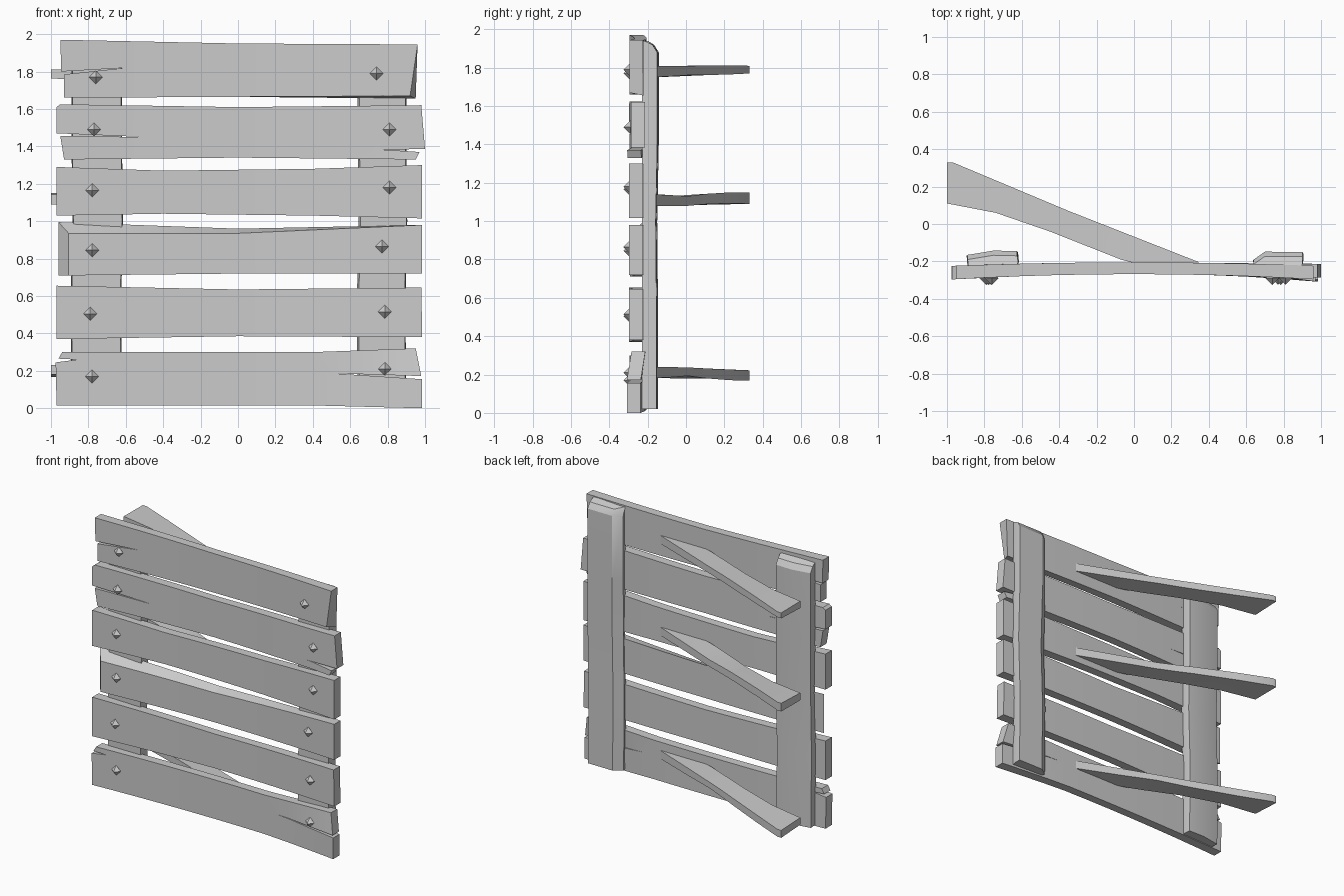
import bpy, bmesh, math
from mathutils import Vector

if "Cube" in bpy.data.objects:
    bpy.data.objects.remove(bpy.data.objects["Cube"])


def finish(name, bm, smooth=True):
    bmesh.ops.recalc_face_normals(bm, faces=bm.faces)
    me = bpy.data.meshes.new(name)
    bm.to_mesh(me)
    bm.free()
    ob = bpy.data.objects.new(name, me)
    bpy.context.collection.objects.link(ob)
    if smooth:
        bpy.ops.object.select_all(action='DESELECT')
        ob.select_set(True)
        bpy.context.view_layer.objects.active = ob
        bpy.ops.object.shade_smooth_by_angle(angle=math.radians(30))
    return ob


def slab(name, outline, place, cuts, front={}):
    """Board from a 2D outline; 'front' moves outline points on the first face."""
    bm = bmesh.new()
    n = len(outline)
    a = [bm.verts.new((*front.get(i, p), 0)) for i, p in enumerate(outline)]
    b = [bm.verts.new((*p, 1)) for p in outline]
    bm.faces.new(a)
    bm.faces.new(b[::-1])
    for i in range(n):
        j = (i + 1) % n
        bm.faces.new((a[i], b[i], b[j], a[j]))
    for x in cuts:
        bmesh.ops.bisect_plane(bm, geom=bm.verts[:] + bm.edges[:] + bm.faces[:],
                               plane_co=(x, 0, 0), plane_no=(1, 0, 0))
    for v in bm.verts:
        v.co = Vector(place(*v.co))
    return finish(name, bm)


def loft(name, rings):
    """Closed solid through equal-length rings of points."""
    bm = bmesh.new()
    vs = [[bm.verts.new(p) for p in r] for r in rings]
    n = len(vs[0])
    bm.faces.new(vs[0])
    bm.faces.new(vs[-1][::-1])
    for r, q in zip(vs, vs[1:]):
        for i in range(n):
            j = (i + 1) % n
            bm.faces.new((r[i], q[i], q[j], r[j]))
    return finish(name, bm)


# Planks: weathered outlines (x, z), with split ends as thin notches
planks = [
    ([(-.94, .30), (0, .30), (.4, .30), (.95, .32), (.98, .172), (.5, .187),
      (.985, .155), (.985, 0), (.4, .015), (-.97, .015), (-.975, .245),
      (-.86, .26), (-.96, .265)], {}, .5, .18),
    ([(-.97, .655), (0, .635), (.98, .645), (.985, .38), (0, .385), (-.97, .37)],
     {}, None, 0),
    ([(-.96, .995), (0, .96), (.985, .98), (.985, .72), (0, .72), (-.96, .71)],
     {0: (-.905, .935), 1: (0, .935), 5: (-.905, .71)}, None, 0),
    ([(-.97, 1.29), (-.4, 1.27), (.4, 1.28), (.985, 1.30), (.985, 1.015),
      (.4, 1.03), (-.4, 1.04), (-.97, 1.03)], {}, None, 0),
    ([(-.95, 1.625), (0, 1.61), (.98, 1.62), (1, 1.385), (.75, 1.384),
      (.97, 1.37), (.95, 1.33), (0, 1.34), (-.93, 1.33), (-.95, 1.455),
      (-.5, 1.45), (-.97, 1.47), (-.97, 1.61)], {}, .75, 1.38),
    ([(-.95, 1.97), (0, 1.95), (.96, 1.945), (.95, 1.655), (0, 1.665),
      (-.93, 1.66), (-.93, 1.785), (-.6, 1.82), (-.945, 1.80)],
     {3: (.92, 1.67)}, None, 0),
]
for k, (outline, front, split_x, split_z) in enumerate(planks):
    def bend(x, z, s):
        y = (-.268 - .03 * x * x) if s < .5 else (-.205 - .02 * x * x)
        if split_x is not None and x > split_x:
            y += (.012 if z > split_z else -.012) * (x - split_x) / (1 - split_x)
        return x, y, z
    slab(f"plank_{k + 1}", outline, bend, [i * .2 for i in range(-4, 5)], front)

# Upright posts: chamfered section with slightly wavy edges (z, x shift, y shift)
wave = [(.02, 0, -.004), (.55, -.005, -.004), (1.0, .005, -.008),
        (1.4, 0, 0), (1.88, 0, 0), (1.94, 0, -.025)]
sections = {
    "left_post": [(-.885, -.23), (-.625, -.23), (-.62, -.20), (-.625, -.145),
                  (-.75, -.142), (-.89, -.165)],
    "right_post": [(.65, -.23), (.895, -.23), (.90, -.19), (.90, -.15),
                   (.70, -.148), (.64, -.19)],
}
for name, sec in sections.items():
    loft(name, [[(x + dx, y + (dy if y > -.2 else 0), z - (.02 if y > -.17 and z > 1.9 else 0))
                 for x, y in sec] for z, dx, dy in wave])

# Rear braces: flat boards slanting back from the planks, gently warped
brace = [(-1, .33), (-.97, .33), (-.35, .07), (.35, -.205), (.06, -.225), (-.07, -.19),
         (-.45, -.04), (-.74, .06), (-1, .11)]
for name, centre, half in (
        ("lower_brace", (.21, .215, .20, .195), (.03, .022, .028, .027)),
        ("middle_brace", (1.11, 1.105, 1.122, 1.12), (.03, .025, .028, .03)),
        ("upper_brace", (1.78, 1.785, 1.788, 1.79), (.03, .024, .026, .02))):
    def warp(x, y, s):
        t = min(max((y + .15) / .48, 0), .999) * 3
        i, f = int(t), t - int(t)
        mix = lambda a: a[i] + (a[i + 1] - a[i]) * f
        return x, y, mix(centre) + (s * 2 - 1) * mix(half)
    slab(name, brace, warp, (-.74, -.45, -.2, -.07, .06))

# Nail heads: faceted diamonds, two per plank
nails = [(-.76, 1.77), (.74, 1.79), (-.77, 1.49), (.81, 1.49), (-.78, 1.165),
         (.81, 1.18), (-.78, .845), (.77, .865), (-.79, .505), (.785, .515),
         (-.78, .17), (.785, .21)]
for k, (x, z) in enumerate(nails):
    bm = bmesh.new()
    bmesh.ops.create_uvsphere(bm, u_segments=4, v_segments=2, radius=.036)
    bmesh.ops.translate(bm, verts=bm.verts, vec=(x, -.29, z))
    finish(f"nail_{k + 1}", bm, False)
